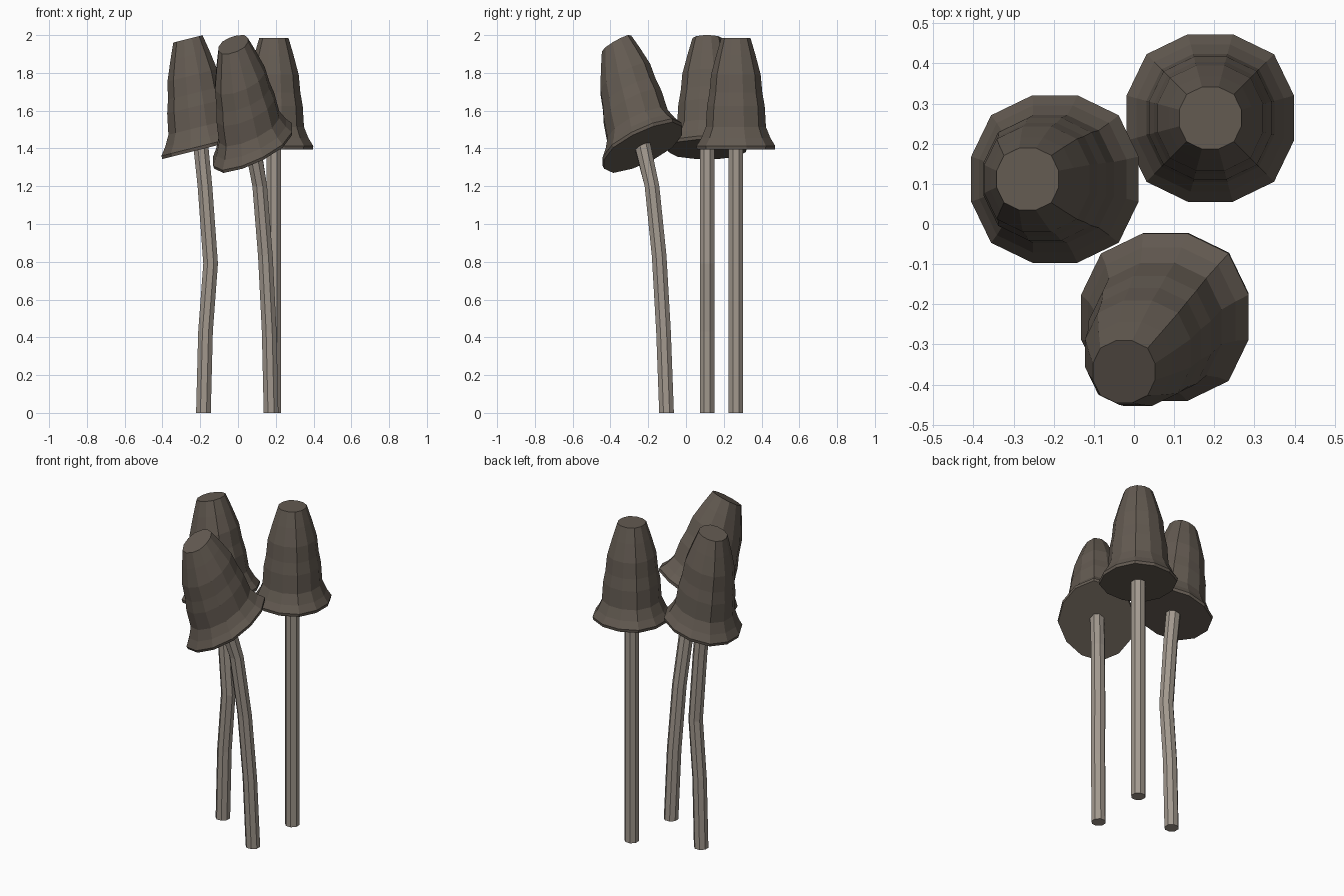
import bpy, bmesh, math
from mathutils import Vector

if "Cube" in bpy.data.objects:
    bpy.data.objects.remove(bpy.data.objects["Cube"])


def material(name, rgb):
    m = bpy.data.materials.new(name)
    m.diffuse_color = (*rgb, 1)
    m.use_nodes = True
    m.node_tree.nodes["Principled BSDF"].inputs["Base Color"].default_value = m.diffuse_color
    return m


CAP = material("cap_brown", (0.125, 0.103, 0.083))
STEM = material("stem_beige", (0.36, 0.315, 0.27))


def loft(name, rings, mat):
    """Closed, flat-faced skin through a list of point rings."""
    bm = bmesh.new()
    loops = [[bm.verts.new(p) for p in ring] for ring in rings]
    n = len(loops[0])
    for a, b in zip(loops, loops[1:]):
        for i in range(n):
            j = (i + 1) % n
            bm.faces.new((a[i], a[j], b[j], b[i]))
    bm.faces.new(loops[0][::-1])
    bm.faces.new(loops[-1])
    mesh = bpy.data.meshes.new(name)
    bm.to_mesh(mesh)
    bm.free()
    mesh.materials.append(mat)
    obj = bpy.data.objects.new(name, mesh)
    bpy.context.collection.objects.link(obj)


def ring(centre, radius, slope, sides, square=1.0):
    """Ring whose plane rises by slope along x and y."""
    pts = []
    for i in range(sides):
        a = 2 * math.pi * (i + 0.5) / sides
        r = radius * (square if abs(abs(math.sin(2 * a)) - 1) < 0.01 else 1)
        x, y = r * math.cos(a), r * math.sin(a)
        pts.append(centre + Vector((x, y, slope[0] * x + slope[1] * y)))
    return pts


# Cap profile: (fraction along the axis, radius)
PROFILE = [(0, 0.213), (0.03, 0.216), (0.10, 0.190), (0.2, 0.165), (0.39, 0.158),
           (0.51, 0.145), (0.67, 0.136), (0.85, 0.107), (1, 0.08)]


def mushroom(name, path, top, base_slope, top_slope):
    # Stem follows the path and ends inside the cap
    path = [Vector(p) for p in path]
    stem = [ring(p, 0.042, (0, 0), 8) for p in path[:-1]]
    stem.append(ring(path[-1], 0.042, base_slope, 8))
    loft(name + "_stem", stem, STEM)
    # Bell-shaped cap
    base, top = path[-1], Vector(top)
    s0, s1 = Vector(base_slope), Vector(top_slope)
    loft(name + "_cap", [ring(base.lerp(top, t), r, s0.lerp(s1, t), 12, 1.04)
                         for t, r in PROFILE], CAP)


mushroom("back_mushroom",
         [(0.19, 0.264, 0), (0.19, 0.264, 1.395)],
         (0.19, 0.264, 1.985), (0, 0), (0, 0))

mushroom("left_mushroom",
         [(-0.183, 0.112, 0), (-0.172, 0.112, 0.43), (-0.145, 0.112, 0.79),
          (-0.175, 0.112, 1.2), (-0.195, 0.112, 1.395)],
         (-0.265, 0.112, 1.98), (0.25, 0), (0.25, 0))

mushroom("front_mushroom",
         [(0.175, -0.103, 0), (0.165, -0.119, 0.43), (0.145, -0.142, 0.83),
          (0.115, -0.18, 1.2), (0.08, -0.228, 1.405)],
         (-0.025, -0.368, 1.95), (0.43, 0.43), (0.3, 0.55))
